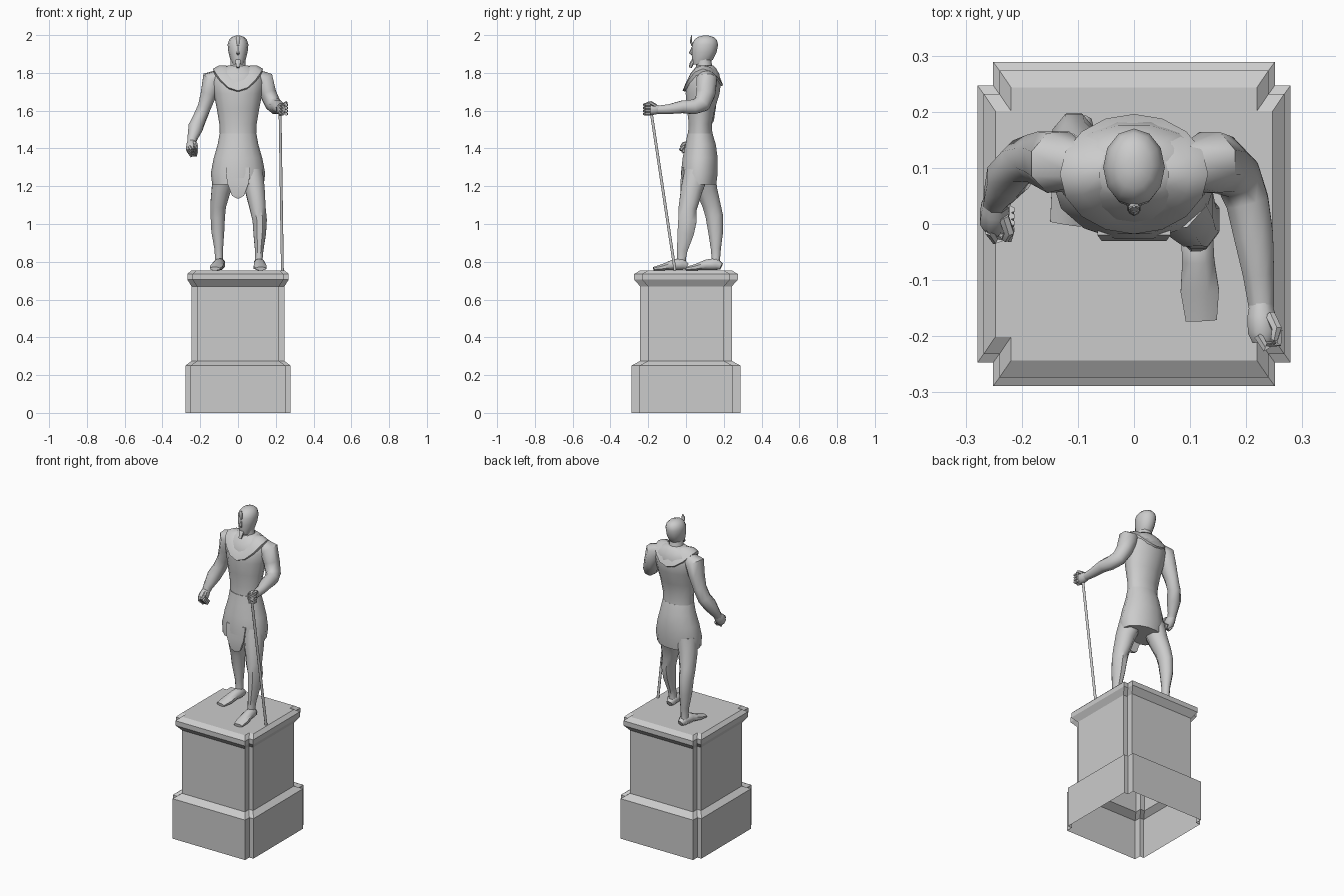
import bpy, bmesh
from math import sin, cos, pi
from mathutils import Vector


def skin(name, rings, cap0=True, cap1=True, angle=50):
    """Join equal-length point rings into one surface."""
    bm = bmesh.new()
    vs = [[bm.verts.new(p) for p in r] for r in rings]
    n = len(rings[0])
    for a, b in zip(vs, vs[1:]):
        for i in range(n):
            j = (i + 1) % n
            bm.faces.new((a[i], a[j], b[j], b[i]))
    if cap0:
        bm.faces.new(vs[0][::-1])
    if cap1:
        bm.faces.new(vs[-1])
    bmesh.ops.recalc_face_normals(bm, faces=bm.faces)
    me = bpy.data.meshes.new(name)
    bm.to_mesh(me)
    bm.free()
    ob = bpy.data.objects.new(name, me)
    bpy.context.collection.objects.link(ob)
    bpy.ops.object.select_all(action='DESELECT')
    ob.select_set(True)
    bpy.context.view_layer.objects.active = ob
    if angle:
        bpy.ops.object.shade_smooth_by_angle(angle=angle * pi / 180)
    return ob


def limb(name, secs, n=8, floor=None):
    """Tube through (x, y, z, half width, half depth) sections."""
    P = [Vector(s[:3]) for s in secs]
    rings = []
    for i, s in enumerate(secs):
        t = (P[min(i + 1, len(P) - 1)] - P[max(i - 1, 0)]).normalized()
        w = (Vector((1, 0, 0)) - t * t.x).normalized()
        h = t.cross(w)
        ring = []
        for k in range(n):
            a = 2 * pi * (k + 0.5) / n
            p = P[i] + w * s[3] * cos(a) + h * s[4] * sin(a)
            if floor is not None:
                p.z = max(p.z, floor)
            ring.append(p)
        rings.append(ring)
    return skin(name, rings)


def stack(name, secs, n=14):
    """Horizontal ellipses from (z, half width, front y, back y)."""
    return skin(name, [[(rx * cos(2 * pi * k / n), (f + b) / 2 + (b - f) / 2 * sin(2 * pi * k / n), z)
                        for k in range(n)] for z, rx, f, b in secs])


# Pedestal: notched-corner outline swept up a profile, open underneath
def notched(hx, hy, z, nx=0.028, ny=0.042):
    q = [(hx, hy - ny), (hx - nx, hy - ny), (hx - nx, hy)]
    pts = q + [(-x, y) for x, y in q[::-1]] + [(-x, -y) for x, y in q] + [(x, -y) for x, y in q[::-1]]
    return [(x, y, z) for x, y in pts]


skin("pedestal", [notched(*s) for s in (
    (0.279, 0.289, 0), (0.279, 0.289, 0.25), (0.246, 0.243, 0.275), (0.246, 0.243, 0.67),
    (0.268, 0.274, 0.705), (0.268, 0.274, 0.735), (0.247, 0.243, 0.755))], cap0=False, angle=0)

# Torso with kilt
stack("kilt", [(1.21, .137, -.03, .163), (1.27, .144, -.029, .17), (1.35, .128, -.02, .17),
               (1.42, .108, -.005, .16), (1.48, .097, .006, .142)])
stack("torso", [(1.47, .096, .008, .142), (1.53, .099, .013, .138), (1.61, .112, .003, .155),
                (1.69, .128, -.004, .18), (1.75, .14, .0, .187), (1.795, .128, .02, .178),
                (1.825, .09, .045, .16), (1.84, .05, .06, .145)])
# Kilt front flap
skin("kilt_flap", [[(-w, y - .008, z), (w, y - .008, z), (w, y + .008, z), (-w, y + .008, z)]
                   for w, y, z in ((.065, -.012, 1.30), (.058, -.022, 1.22), (.032, -.02, 1.15), (.006, -.016, 1.135))])

# Draped collar, high on the shoulders and low at front and back
def collar_ring(rx, front, back, zs, zf, zb, n=16):
    ring = []
    for k in range(n):
        c, s = cos(2 * pi * k / n), sin(2 * pi * k / n)
        z = zs + ((zb if s > 0 else zf) - zs) * s * s
        ring.append((rx * c, (front + back) / 2 + (back - front) / 2 * s, z))
    return ring


skin("collar", [collar_ring(*r) for r in (
    (.062, .03, .143, 1.838, 1.775, 1.835), (.1, .0, .17, 1.84, 1.75, 1.80),
    (.132, -.018, .196, 1.822, 1.705, 1.735), (.128, -.004, .186, 1.80, 1.70, 1.73))],
    cap0=False, cap1=False)

# Neck, head, beard and brow ornament
limb("neck", [(0, .10, 1.79, .058, .056), (0, .095, 1.84, .042, .042), (0, .09, 1.89, .04, .042)], 10)
stack("head", [(1.845, .028, .036, .11), (1.87, .041, .032, .143), (1.91, .051, .029, .162),
               (1.95, .055, .032, .17), (1.975, .047, .044, .163), (1.99, .032, .062, .146),
               (1.997, .012, .088, .12)], 12)
limb("nose", [(0, .034, 1.935, .005, .005), (0, .025, 1.905, .009, .01), (0, .034, 1.897, .006, .005)], 6)
limb("beard", [(0, .045, 1.87, .016, .012), (0, .03, 1.85, .014, .011), (0, .022, 1.828, .009, .008)], 6)
limb("brow_ornament", [(0, .036, 1.945, .006, .007), (0, .026, 1.965, .012, .006),
                       (0, .028, 1.985, .011, .004), (0, .031, 2.0, .003, .002)], 6)

# Legs
limb("front_leg", [(.07, .055, 1.27, .066, .07), (.09, .03, 1.18, .056, .062), (.105, .008, 1.08, .045, .052),
                   (.115, .008, 1.02, .041, .053), (.115, -.002, .95, .036, .047), (.112, -.02, .86, .024, .03),
                   (.11, -.025, .815, .022, .026), (.11, -.024, .775, .026, .028)])
limb("rear_leg", [(-.07, .09, 1.27, .066, .07), (-.09, .11, 1.18, .054, .06), (-.105, .135, 1.10, .045, .052),
                  (-.107, .15, 1.04, .041, .05), (-.107, .157, .96, .037, .043), (-.102, .158, .87, .025, .029),
                  (-.101, .158, .815, .022, .024), (-.1, .158, .775, .026, .026)])
# Feet
for name, heel, toe in (("front_foot", (.111, .006), (.12, -.172)), ("rear_foot", (-.092, .187), (-.122, .0))):
    limb(name, [(heel[0] + (toe[0] - heel[0]) * t, heel[1] + (toe[1] - heel[1]) * t, z, w, h)
                for t, z, w, h in ((0, .775, .018, .018), (.15, .788, .031, .034), (.4, .785, .031, .03),
                                   (.7, .771, .037, .02), (1, .763, .03, .01))], floor=.755)

# Arms
limb("hanging_arm", [(-.095, .105, 1.79, .03, .04), (-.135, .11, 1.765, .06, .058), (-.155, .115, 1.69, .046, .054),
                     (-.178, .117, 1.62, .038, .045), (-.203, .11, 1.56, .038, .042), (-.225, .082, 1.51, .041, .04),
                     (-.243, .048, 1.45, .027, .027), (-.247, .035, 1.425, .024, .022)])
limb("staff_arm", [(.095, .105, 1.79, .03, .04), (.135, .11, 1.765, .058, .058), (.16, .105, 1.69, .046, .054),
                   (.185, .085, 1.635, .042, .048), (.202, .04, 1.62, .041, .042), (.213, -.02, 1.62, .038, .036),
                   (.222, -.09, 1.608, .03, .028), (.227, -.15, 1.605, .024, .023)])


# Fists: palm block, curled fingers and a thumb
def fist(name, c, d, up):
    c, d, up = Vector(c), Vector(d).normalized(), Vector(up).normalized()
    s = d.cross(up)
    limb(name + "_palm", [(*(c + d * t), w, h) for t, w, h in
                          ((-.04, .021, .021), (-.015, .027, .03), (.015, .028, .034), (.033, .02, .026))])
    for i in range(4):
        o = c + up * (.024 - .016 * i)
        path = [o + d * .02 + s * .008, o + d * .042 - s * .004, o + d * .036 - s * .026, o + d * .012 - s * .028]
        limb(f"{name}_finger_{i + 1}", [(*p, .009, .009) for p in path], 6)
    limb(name + "_thumb", [(*(c - d * .015 - s * .015 + up * .02), .01, .01),
                           (*(c + d * .01 - s * .026 + up * .034), .01, .01),
                           (*(c + d * .03 - s * .02 + up * .032), .007, .007)], 6)


fist("staff_hand", (.228, -.178, 1.607), (.05, -1, 0), (0, 0, 1))
fist("hanging_hand", (-.248, .018, 1.408), (-.05, -.55, -.6), (0, -.6, .55))

# Walking staff
limb("staff", [(.222, -.19, 1.63, .008, .008), (.235, -.058, .755, .008, .008)])
